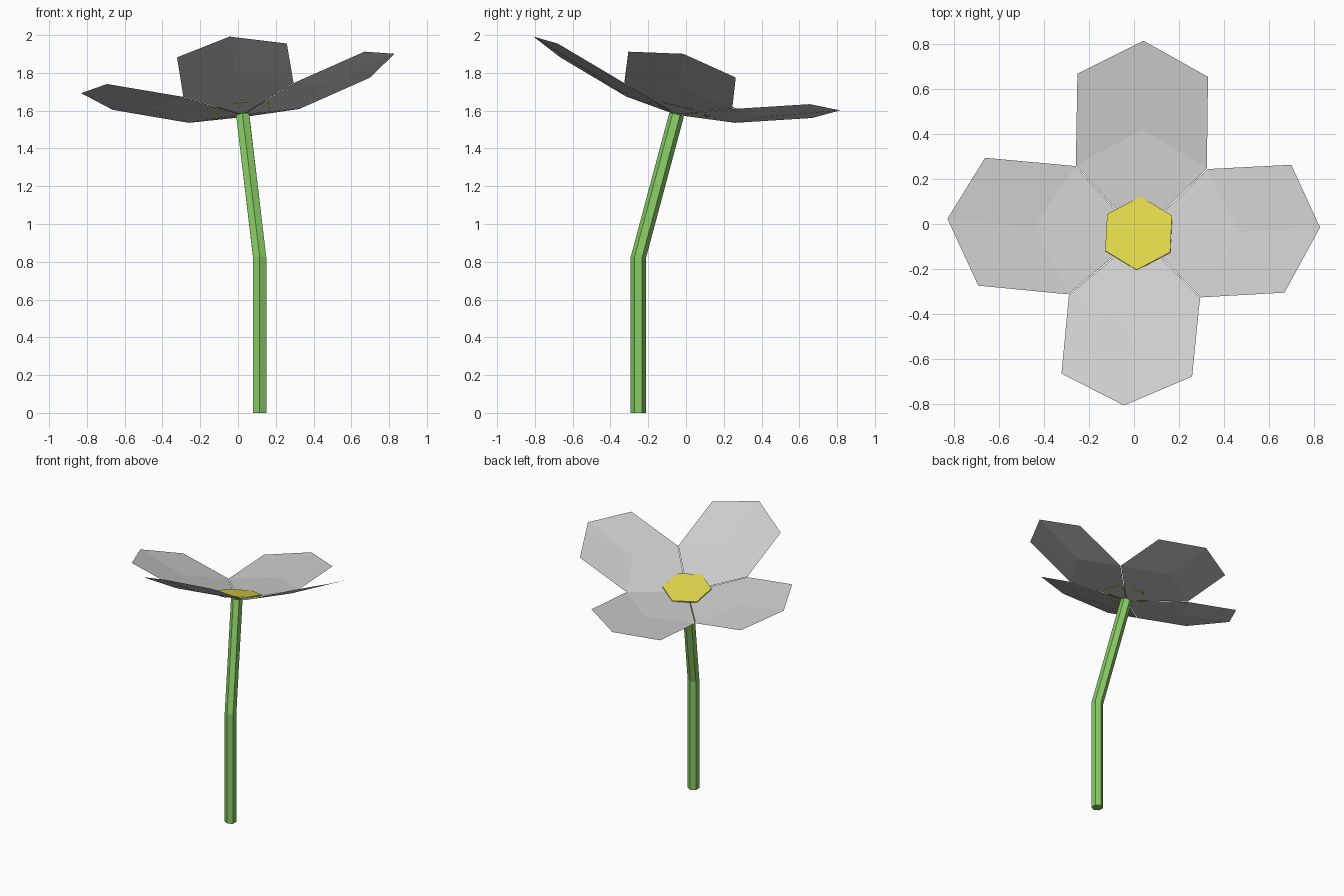
import bpy
import math
from mathutils import Vector, Matrix

if "Cube" in bpy.data.objects:
    bpy.data.objects.remove(bpy.data.objects["Cube"])


def material(name, color):
    m = bpy.data.materials.new(name)
    m.diffuse_color = color
    m.use_nodes = True
    m.node_tree.nodes["Principled BSDF"].inputs["Base Color"].default_value = m.diffuse_color
    return m


def add_mesh(name, verts, faces, mat=None):
    me = bpy.data.meshes.new(name)
    me.from_pydata([tuple(v) for v in verts], [], faces)
    ob = bpy.data.objects.new(name, me)
    bpy.context.collection.objects.link(ob)
    if mat:
        me.materials.append(mat)
    return ob


def hexagon(radius, z=0.0):
    # corners point along +-y
    return [Vector((radius * math.cos(math.radians(30 + 60 * i)),
                    radius * math.sin(math.radians(30 + 60 * i)), z)) for i in range(6)]


def hex_prism_faces(rings):
    faces = [tuple(range(5, -1, -1)), tuple(range(6 * rings - 6, 6 * rings))]
    for r in range(rings - 1):
        for i in range(6):
            j = (i + 1) % 6
            faces.append((6 * r + i, 6 * r + j, 6 * r + 6 + j, 6 * r + 6 + i))
    return faces


green = material("stem_green", (0.25, 0.6, 0.13, 1))
yellow = material("centre_yellow", (0.75, 0.68, 0.07, 1))

# Tilted frame of the flower head
head = Vector((0.025, -0.05, 1.578))
n = Vector((-0.12, 0.247, 1)).normalized()
x = Vector((1.66, -0.04, 0.2))
x = (x - n * x.dot(n)).normalized()
y = n.cross(x)
frame = Matrix.Translation(head) @ Matrix((x, y, n)).transposed().to_4x4()

# Stem: straight lower part, bent upper part, mitred at the bend
low = Vector((0.115, -0.253, 0))
bend = Vector((0.115, -0.253, 0.82))
mitre = (n + Vector((0, 0, 1))).normalized()
stem = []
for centre, cut, end in ((low, Vector((0, 0, 1)), 0), (bend, mitre, 0), (head, n, 1)):
    if end:
        stem += [frame @ p for p in hexagon(0.04)]
    else:
        for p in hexagon(0.04):
            p.z = -(p.x * cut.x + p.y * cut.y) / cut.z
            stem.append(centre + p)
add_mesh("stem", stem, hex_prism_faces(3), green)

# Four cupped petals: inner kite and two outer facets meeting on a central crease
petal = [(0.003, 0, 0), (0.297, -0.294, 0.066), (0.687, -0.293, 0.187), (0.836, 0, 0.227),
         (0.687, 0.293, 0.187), (0.297, 0.294, 0.066), (0.46, 0, 0.10)]
petal_faces = [(0, 1, 6, 5), (1, 2, 3, 6), (6, 3, 4, 5)]
for k, side in enumerate(("right", "back", "left", "front")):
    turn = frame @ Matrix.Rotation(k * math.pi / 2, 4, 'Z')
    add_mesh("petal_" + side, [turn @ Vector(p) for p in petal], petal_faces)

# Yellow hexagonal flower centre
disc = [frame @ p for p in hexagon(0.168, 0.03) + hexagon(0.168, 0.039)]
add_mesh("flower_centre", disc, hex_prism_faces(2), yellow)
